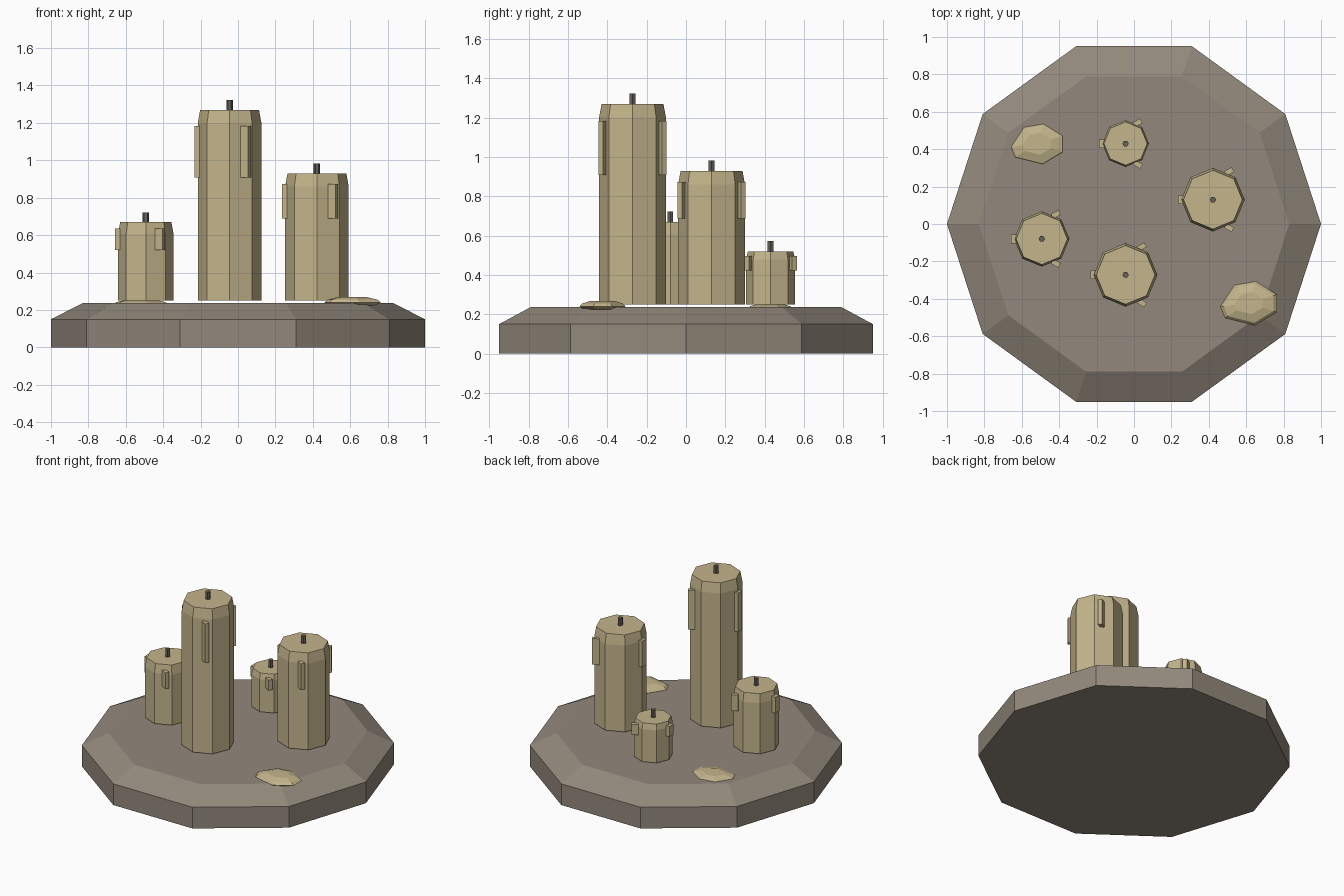
import bpy
import bmesh
from math import cos, sin, pi, radians
from mathutils import Matrix

cube = bpy.data.objects.get("Cube")
if cube:
    bpy.data.objects.remove(cube, do_unlink=True)


def make_material(name, rgb):
    mat = bpy.data.materials.new(name)
    mat.use_nodes = True
    mat.diffuse_color = (*rgb, 1)
    mat.node_tree.nodes["Principled BSDF"].inputs["Base Color"].default_value = (*rgb, 1)
    return mat


STONE = make_material("taupe stone", (0.29, 0.25, 0.2))
WAX = make_material("cream wax", (0.55, 0.46, 0.26))
WICK = make_material("grey wick", (0.13, 0.12, 0.105))


def finish(name, bm, mat, location=(0, 0, 0)):
    bmesh.ops.recalc_face_normals(bm, faces=bm.faces)
    mesh = bpy.data.meshes.new(name)
    bm.to_mesh(mesh)
    bm.free()
    mesh.materials.append(mat)
    obj = bpy.data.objects.new(name, mesh)
    obj.location = location
    bpy.context.collection.objects.link(obj)
    return obj


def loft(name, outline, rings, mat, location=(0, 0, 0)):
    """Stack scaled copies of an outline; rings are (scale, height)."""
    bm = bmesh.new()
    loops = [[bm.verts.new((x * s, y * s, z)) for x, y in outline] for s, z in rings]
    n = len(outline)
    for low, high in zip(loops, loops[1:]):
        for i in range(n):
            j = (i + 1) % n
            bm.faces.new((low[i], low[j], high[j], high[i]))
    bm.faces.new(loops[0][::-1])
    bm.faces.new(loops[-1])
    return finish(name, bm, mat, location)


def polygon(sides):
    return [(cos(2 * pi * i / sides), sin(2 * pi * i / sides)) for i in range(sides)]


def candle(name, x, y, radius, top):
    bottom = 0.25
    height = top - bottom
    shoulder = top - min(0.07, 0.15 * height)
    # Eight-sided body with a tapered shoulder
    loft(name + "_body", polygon(8),
         [(radius, bottom), (radius, shoulder), (radius * 0.925, top)], WAX, (x, y, 0))
    loft(name + "_wick", polygon(6), [(0.017, top - 0.01), (0.017, top + 0.052)],
         WICK, (x, y, 0))
    # Three wax drips around the upper body
    for k, degrees in enumerate((60, 180, 300)):
        a = radians(degrees)
        bm = bmesh.new()
        bmesh.ops.create_cube(bm, size=1, matrix=Matrix.Rotation(-a, 4, "Z")
                              @ Matrix.Diagonal((0.028, 0.046, 0.27 * height, 1)))
        reach = radius + 0.003
        finish(f"{name}_drip_{k + 1}", bm, WAX,
               (x + reach * cos(a), y + reach * sin(a), top - 0.22 * height))


# Ten-sided plinth with a sloped rim
loft("plinth", polygon(10), [(1, 0), (1, 0.15), (0.83, 0.237)], STONE)

candle("tall_candle", -0.045, -0.272, 0.17, 1.27)
candle("medium_candle", 0.422, 0.13, 0.17, 0.93)
candle("short_candle", -0.493, -0.08, 0.148, 0.67)
candle("small_candle", -0.045, 0.43, 0.125, 0.52)

# Flat irregular wax puddles
puddle = [(-0.15, -0.02), (-0.075, 0.095), (0.04, 0.115), (0.152, 0.045),
          (0.152, -0.05), (0.035, -0.12), (-0.125, -0.08)]
profile = [(0.8, -0.018), (1, -0.003), (0.88, 0.012), (0.5, 0.026)]
loft("back_puddle", puddle, profile, WAX, (-0.52, 0.43, 0.229))
loft("front_puddle", puddle, profile, WAX, (0.612, -0.422, 0.243))
